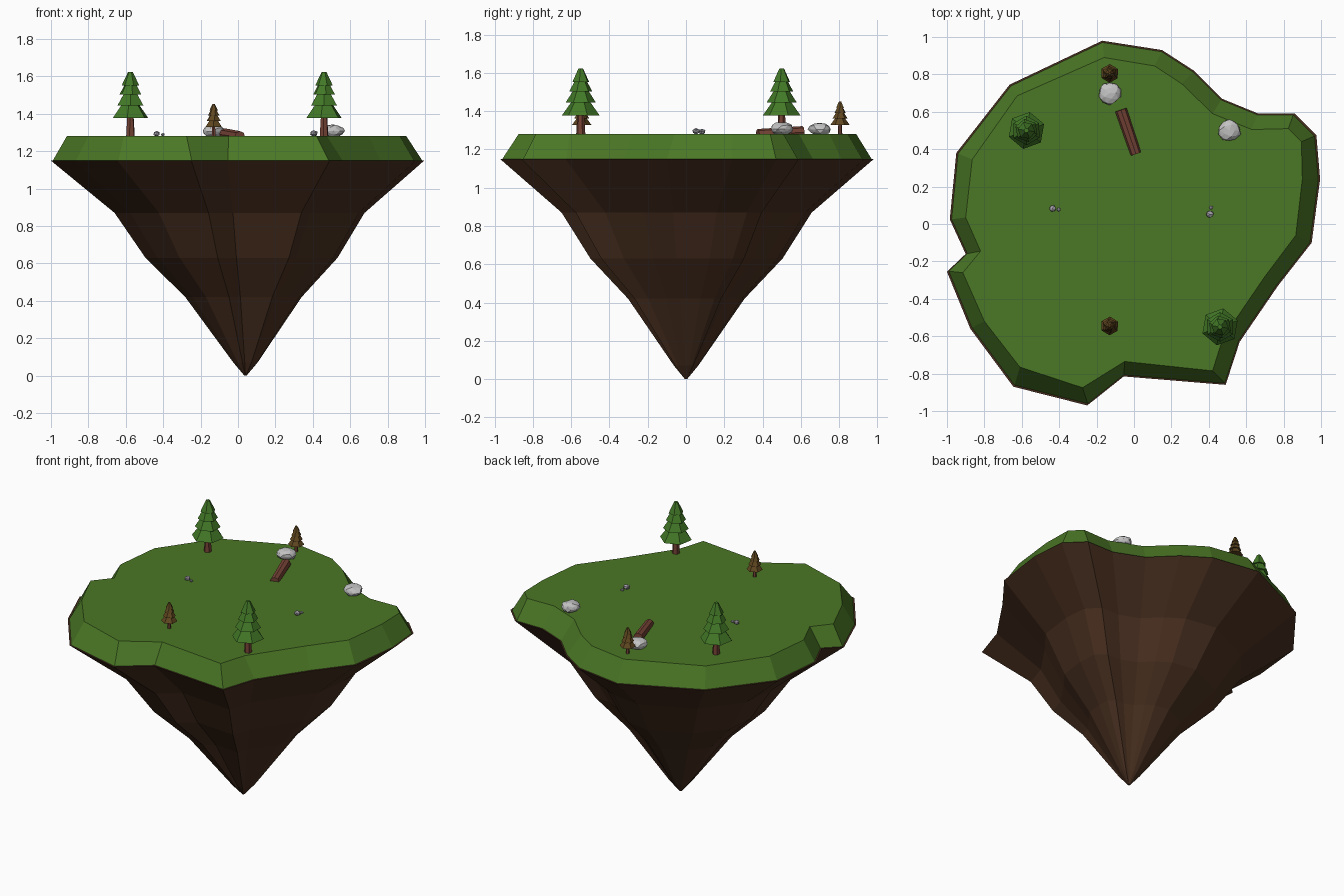
import bpy, bmesh, math, random
from mathutils import Vector, Matrix

if "Cube" in bpy.data.objects:
    bpy.data.objects.remove(bpy.data.objects["Cube"])

random.seed(4)


def material(name, rgb):
    m = bpy.data.materials.new(name)
    m.diffuse_color = (*rgb, 1)
    m.use_nodes = True
    m.node_tree.nodes["Principled BSDF"].inputs["Base Color"].default_value = m.diffuse_color
    return m


GRASS = material("grass green", (0.07, 0.185, 0.019))
DIRT = material("dirt brown", (0.066, 0.029, 0.014))
PINE = material("pine green", (0.055, 0.19, 0.02))
DRY = material("dry brown", (0.115, 0.062, 0.014))
BARK = material("bark red brown", (0.18, 0.056, 0.036))
STONE = material("stone grey", (0.55, 0.55, 0.55))
PEBBLE = material("pebble grey", (0.4, 0.38, 0.43))


def finish(bm, name, mat):
    bmesh.ops.recalc_face_normals(bm, faces=bm.faces)
    me = bpy.data.meshes.new(name)
    bm.to_mesh(me)
    bm.free()
    me.materials.append(mat)
    ob = bpy.data.objects.new(name, me)
    bpy.context.collection.objects.link(ob)
    return ob


def loft(bm, rings):
    """Bridge rings of points; both ends are capped."""
    loops = [[bm.verts.new(p) for p in ring] for ring in rings]
    for a, b in zip(loops, loops[1:]):
        for i in range(len(a)):
            j = (i + 1) % len(a)
            bm.faces.new((a[i], a[j], b[j], b[i]))
    bm.faces.new(loops[0])
    bm.faces.new(loops[-1])


def circle(x, y, z, r, n=6, turn=0.0):
    return [(x + r * math.cos(turn + math.tau * i / n),
             y + r * math.sin(turn + math.tau * i / n), z) for i in range(n)]


# Island outline: outer rim and the narrower top edge of the turf
RIM = [(-.17, .98), (.15, .93), (.32, .82), (.47, .67), (.665, .59), (.86, .59), (.975, .475),
       (.995, .24), (.95, -.10), (.77, -.33), (.565, -.63), (.49, -.86), (-.055, -.815),
       (-.25, -.97), (-.645, -.87), (-.875, -.56), (-1, -.255), (-.9, -.16), (-.985, .025),
       (-.95, .38), (-.665, .745)]
TOP = [(-.16, .89), (.11, .845), (.255, .75), (.42, .59), (.63, .505), (.825, .51), (.895, .44),
       (.90, .24), (.865, -.06), (.70, -.28), (.475, -.61), (.42, -.785), (-.05, -.735),
       (-.275, -.875), (-.61, -.765), (-.80, -.52), (-.915, -.26), (-.82, -.145), (-.90, .035),
       (-.865, .345), (-.625, .685)]
GROUND = 1.28

# Grass slab with a sloping edge
bm = bmesh.new()
loft(bm, [[(x * .99, y * .99, 1.15) for x, y in RIM], [(x, y, GROUND) for x, y in TOP]])
finish(bm, "grass_top", GRASS)

# Dirt cone: the rim shrinks towards an off-centre tip
bm = bmesh.new()
LEVELS = [(1.149, 1, 0), (.87, .67, .01), (.63, .515, .02), (.42, .312, .03),
          (.07, .065, .04), (0, .006, .04)]
loft(bm, [[(x * s + dx, y * s, z) for x, y in RIM] for z, s, dx in LEVELS])
finish(bm, "dirt_underside", DIRT)


def tree(name, x, y, s, leaf, turn):
    """Trunk and four stacked tapered hexagonal tiers."""
    bm = bmesh.new()
    loft(bm, [circle(x, y, GROUND - .01, .025 * s, 6, turn),
              circle(x, y, GROUND + .12 * s, .017 * s, 6, turn)])
    finish(bm, name + "_trunk", BARK)
    bm = bmesh.new()
    tiers = [(.098, .175, .1, .045), (.165, .235, .079, .035),
             (.222, .285, .062, .028), (.272, .343, .047, .013)]
    for i, (z0, z1, r0, r1) in enumerate(tiers):
        t = turn + .18 * i
        loft(bm, [circle(x, y, GROUND + z0 * s, r0 * s, 6, t),
                  circle(x, y, GROUND + z1 * s, r1 * s, 6, t)])
    finish(bm, name + "_foliage", leaf)


tree("pine_back", -.575, .50, 1, PINE, .35)
tree("pine_front", .46, -.55, 1, PINE, .35)
tree("dry_tree_back", -.13, .805, .5, DRY, .5)
tree("dry_tree_front", -.13, -.545, .5, DRY, .5)


def rock(name, x, y, z, r, h, mat, sub=2):
    """Flattened, roughened faceted stone."""
    bm = bmesh.new()
    bmesh.ops.create_icosphere(bm, subdivisions=sub, radius=1)
    for v in bm.verts:
        v.co *= random.uniform(.88, 1.06)
        v.co = Vector((x + v.co.x * r, y + v.co.y * r, z + v.co.z * h))
    finish(bm, name, mat)


rock("rock_back", -.13, .70, 1.305, .062, .036, STONE)
rock("rock_right", .51, .50, 1.308, .062, .036, STONE)
for side, parts in {"left": [(-.435, .083, .02), (-.402, .078, .012)],
                    "right": [(.405, .052, .022), (.412, .088, .012)]}.items():
    for i, (x, y, r) in enumerate(parts):
        rock(f"pebble_{side}_{i + 1}", x, y, GROUND + r * .7, r, r * .8, PEBBLE, 1)

# Fallen log, half sunk in the turf
bm = bmesh.new()
start, end = Vector((-.07, .61, 1.29)), Vector((.01, .375, 1.278))
bmesh.ops.create_cone(bm, cap_ends=True, segments=8, radius1=.032, radius2=.029,
                      depth=(end - start).length)
turn = (end - start).to_track_quat('Z', 'Y').to_matrix().to_4x4()
bm.transform(Matrix.Translation((start + end) / 2) @ turn)
finish(bm, "fallen_log", BARK)
